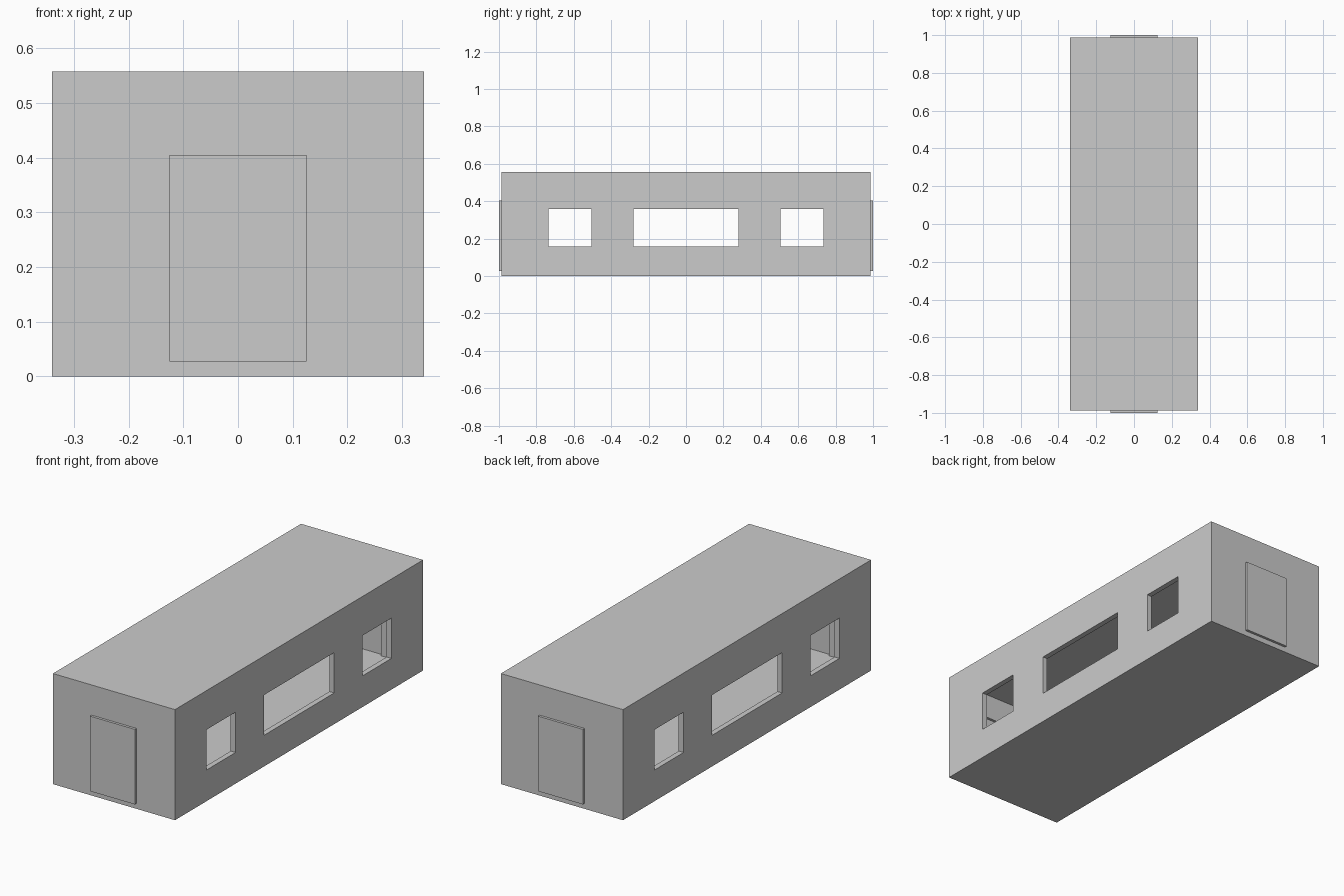
import bpy

if "Cube" in bpy.data.objects:
    bpy.data.objects.remove(bpy.data.objects["Cube"])

T = 0.027                      # wall thickness
HX, HY, H = 0.34, 0.987, 0.557  # half width, half length, height
DOOR_X, DOOR_TOP = 0.125, 0.405


def box(name, x0, x1, y0, y1, z0, z1):
    bpy.ops.mesh.primitive_cube_add(
        size=1, location=((x0 + x1) / 2, (y0 + y1) / 2, (z0 + z1) / 2))
    ob = bpy.context.object
    ob.name = name
    ob.scale = (x1 - x0, y1 - y0, z1 - z0)
    bpy.ops.object.transform_apply(location=True, rotation=True, scale=True)
    return ob


def cut(target, cutter):
    mod = target.modifiers.new("cut", 'BOOLEAN')
    mod.operation = 'DIFFERENCE'
    mod.solver = 'EXACT'
    mod.object = cutter
    bpy.context.view_layer.objects.active = target
    bpy.ops.object.modifier_apply(modifier=mod.name)
    bpy.data.objects.remove(cutter, do_unlink=True)


# Hollow cabin shell
cabin = box("cabin_shell", -HX, HX, -HY, HY, 0, H)
cut(cabin, box("interior_cutter", -HX + T, HX - T, -HY + T, HY - T, T, H - T))

# Window openings, through both long walls
for y0, y1 in ((-0.735, -0.505), (-0.28, 0.28), (0.505, 0.735)):
    cut(cabin, box("window_cutter", -0.5, 0.5, y0, y1, 0.157, 0.36))

# Doorways through both end walls
cut(cabin, box("doorway_cutter", -DOOR_X, DOOR_X, -1.2, 1.2, T, DOOR_TOP))

# Door slabs standing slightly proud of the end walls
for name, s in (("front_door", -1), ("back_door", 1)):
    y0, y1 = sorted((s * (1 - T), s * 1.0))
    box(name, -DOOR_X, DOOR_X, y0, y1, T, DOOR_TOP)
